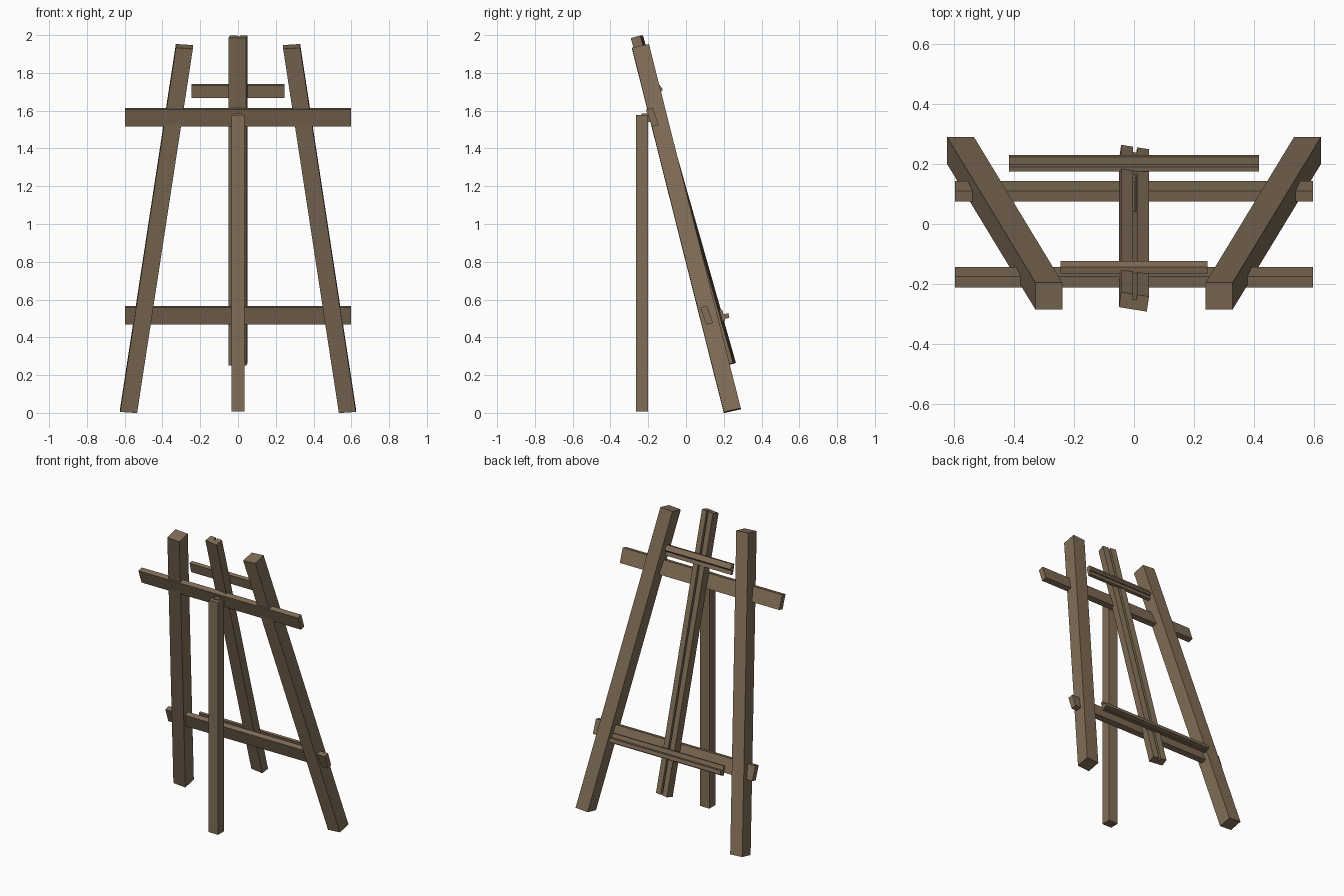
import bpy, bmesh
from mathutils import Vector

if "Cube" in bpy.data.objects:
    bpy.data.objects.remove(bpy.data.objects["Cube"])

wood = bpy.data.materials.new("brown wood")
wood.diffuse_color = (0.22, 0.155, 0.095, 1)
wood.use_nodes = True
wood.node_tree.nodes["Principled BSDF"].inputs["Base Color"].default_value = wood.diffuse_color


def prism(name, start, end):
    """Solid joining two matching end outlines."""
    bm = bmesh.new()
    a = [bm.verts.new(p) for p in start]
    b = [bm.verts.new(p) for p in end]
    bm.faces.new(a)
    bm.faces.new(b[::-1])
    n = len(a)
    for i in range(n):
        j = (i + 1) % n
        bm.faces.new((a[j], a[i], b[i], b[j]))
    bmesh.ops.recalc_face_normals(bm, faces=bm.faces[:])
    me = bpy.data.meshes.new(name)
    bm.to_mesh(me)
    bm.free()
    me.materials.append(wood)
    ob = bpy.data.objects.new(name, me)
    bpy.context.collection.objects.link(ob)
    return ob


def beam(name, p0, p1, u, v, outline=((-1, -1), (1, -1), (1, 1), (-1, 1))):
    """Beam from p0 to p1, outline given in half-width vectors u and v."""
    u, v = Vector(u), Vector(v)
    ends = [[Vector(p) + u * s + v * t for s, t in outline] for p in (p0, p1)]
    return prism(name, *ends)


def rail(name, half, profile):
    """Profile in (y, z) extruded across x."""
    return prism(name, [(-half, y, z) for y, z in profile],
                 [(half, y, z) for y, z in profile])


# Splayed side legs
for s, side in ((-1, "left"), (1, "right")):
    beam(side + "_leg", (s * 0.579, 0.245, 0.012), (s * 0.284, -0.241, 1.94),
         (s * 0.045, 0, 0.003), (0, 0.045, 0.010))

# Upright back leg and its hinge block
beam("back_leg", (0, -0.232, 0.008), (0, -0.232, 1.578), (0.035, 0, 0), (0, 0.032, 0))
beam("hinge_block", (0, -0.205, 1.54), (0, -0.205, 1.585), (0.02, 0, 0), (0, 0.03, 0))

# Cross rails, tilted with the legs
for name, y, z in (("upper_rail", -0.178, 1.565), ("lower_rail", 0.109, 0.517)):
    rail(name, 0.597, [(y - 0.034, z + 0.041), (y + 0.002, z + 0.050),
                       (y + 0.034, z - 0.041), (y - 0.002, z - 0.050)])

# Centre mast: slightly twisted channel with a groove along its easel face
foot, head = Vector((0, 0.232, 0.257)), Vector((0, -0.260, 1.991))
g = 0.14
mast = beam("mast", foot, head, (0.0465, -0.0075, 0), (0.0037, 0.025, 0.007),
            ((-1, -1), (1, -1), (1, 1), (g, 1), (g, 0.3), (-g, 0.3), (-g, 1), (-1, 1)))

# Deeper adjustment slots in the groove
for i, (t0, t1) in enumerate(((0.15, 0.40), (0.74, 0.80))):
    cutter = beam("slot_cutter_%d" % i, foot.lerp(head, t0), foot.lerp(head, t1),
                  (0.006, -0.001, 0), (0.0026, 0.0175, 0.005))
    cutter.hide_render = True
    cutter.hide_viewport = True
    m = mast.modifiers.new("slot", 'BOOLEAN')
    m.operation = 'DIFFERENCE'
    m.object = cutter

# Canvas ledge: back strip with a shelf sticking out
rail("canvas_ledge", 0.417, [(0.176, 0.545), (0.191, 0.549), (0.199, 0.522), (0.224, 0.528),
                             (0.230, 0.504), (0.205, 0.497), (0.208, 0.488), (0.192, 0.484)])

# Top canvas clamp with a bevelled lip
rail("canvas_clamp", 0.246, [(-0.166, 1.734), (-0.143, 1.741), (-0.123, 1.713),
                             (-0.129, 1.702), (-0.139, 1.699), (-0.131, 1.673), (-0.150, 1.668)])
